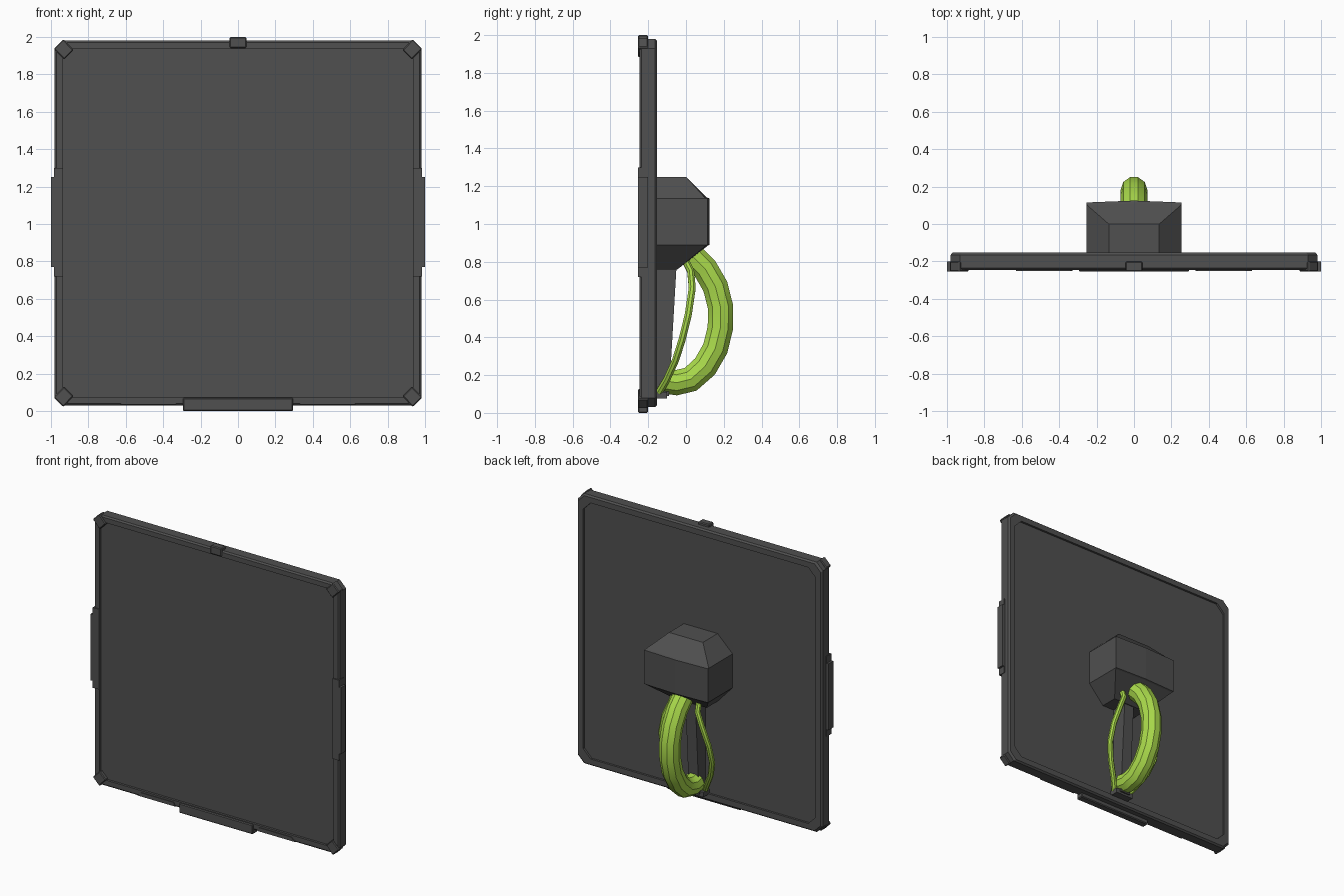
import bpy, bmesh
from mathutils import Vector

old = bpy.data.objects.get("Cube")
if old:
    bpy.data.objects.remove(old, do_unlink=True)


def material(name, rgb):
    m = bpy.data.materials.new(name)
    m.use_nodes = True
    m.diffuse_color = (*rgb, 1)
    m.node_tree.nodes["Principled BSDF"].inputs["Base Color"].default_value = (*rgb, 1)
    return m


GREY = material("dark grey", (0.08, 0.08, 0.08))
GREEN = material("lime green", (0.40, 0.70, 0.07))
MID_Z = 1.005


def finish(name, bm, mat, bevel=0):
    bmesh.ops.recalc_face_normals(bm, faces=bm.faces)
    me = bpy.data.meshes.new(name)
    bm.to_mesh(me)
    bm.free()
    me.materials.append(mat)
    ob = bpy.data.objects.new(name, me)
    bpy.context.collection.objects.link(ob)
    if bevel:
        b = ob.modifiers.new("bevel", "BEVEL")
        b.width, b.segments, b.limit_method = bevel, 1, "ANGLE"
    return ob


def loft(name, rings, mat=GREY, bevel=0, caps=True):
    """Skin a list of point rings and cap both ends."""
    bm = bmesh.new()
    loops = [[bm.verts.new(p) for p in ring] for ring in rings]
    n = len(loops[0])
    for a, b in zip(loops, loops[1:]):
        for i in range(n):
            j = (i + 1) % n
            bm.faces.new((a[i], a[j], b[j], b[i]))
    if caps:
        bm.faces.new(loops[0])
        bm.faces.new(loops[-1])
    return finish(name, bm, mat, bevel)


def prism(name, outline, y0, y1, bevel=0):
    """Extrude an x-z outline along y."""
    return loft(name, [[(x, y, z) for x, z in outline] for y in (y0, y1)], GREY, bevel)


def clipped_square(w, h, cut, y):
    """Rectangle ring with chamfered corners, facing along y."""
    corners = [(w, h - cut), (w - cut, h), (cut - w, h), (-w, h - cut),
               (-w, cut - h), (cut - w, -h), (w - cut, -h), (w, cut - h)]
    return [(x, y, MID_Z + z) for x, z in corners]


# Flat panel with a raised rim on both faces
loft("panel", [
    clipped_square(0.935, 0.93, 0.04, -0.228),
    clipped_square(0.935, 0.93, 0.04, -0.245),
    clipped_square(0.97, 0.965, 0.05, -0.245),
    clipped_square(0.98, 0.975, 0.05, -0.235),
    clipped_square(0.98, 0.975, 0.05, -0.165),
    clipped_square(0.97, 0.965, 0.05, -0.153),
    clipped_square(0.93, 0.925, 0.06, -0.153),
    clipped_square(0.93, 0.925, 0.06, -0.168),
])

# Corner guards, side clips and lower strips, one per side
for side, label in ((1, "left"), (-1, "right")):
    for up, level in ((1, "upper"), (-1, "lower")):
        guard = [(0.935, 0.982), (0.985, 0.932), (0.98, 0.925),
                 (0.93, 0.875), (0.88, 0.925), (0.93, 0.98)]
        prism(f"{level}_{label}_corner_guard",
              [(side * x, MID_Z + up * z) for x, z in guard], -0.254, -0.2, 0.008)
    clip = [(0.935, 0.72), (0.985, 0.72), (0.985, 0.77), (1.0, 0.77),
            (1.0, 1.25), (0.985, 1.25), (0.985, 1.3), (0.935, 1.3)]
    prism(f"{label}_side_clip", [(side * x, z) for x, z in clip], -0.254, -0.2)
    strip = [(0.33, 0.035), (0.63, 0.035), (0.6, 0.062), (0.34, 0.062)]
    prism(f"{label}_lower_strip", [(side * x, z) for x, z in strip], -0.25, -0.24)


def box(name, x, y0, y1, z0, z1, bevel=0):
    prism(name, [(-x, z0), (x, z0), (x, z1), (-x, z1)], y0, y1, bevel)


box("top_clip", 0.045, -0.254, -0.2, 1.94, 2.0, 0.006)
box("bottom_clip", 0.295, -0.254, -0.2, 0.0, 0.07, 0.006)
box("cable_foot", 0.07, -0.17, -0.1, 0.075, 0.11)


# Rear housing, tapered above and below
def housing_ring(x, y, z, bulge=0):
    return [(-x, -0.17, z), (x, -0.17, z), (x, y, z), (0, y + bulge, z), (-x, y, z)]


loft("rear_housing", [
    housing_ring(0.135, -0.045, 0.76),
    housing_ring(0.25, 0.105, 0.885, 0.01),
    housing_ring(0.255, 0.115, 0.89, 0.01),
    housing_ring(0.255, 0.115, 1.135, 0.01),
    housing_ring(0.25, 0.1, 1.14, 0.01),
    housing_ring(0.135, 0.0, 1.25),
])

# Narrow spine below the housing
loft("spine", [[(-0.04, -0.17, z), (0.04, -0.17, z), (0.04, y, z), (-0.04, y, z)]
               for y, z in ((-0.09, 0.09), (-0.05, 0.78))])


# Round tubes swept along a path
def tube(name, points, radius, sides):
    cu = bpy.data.curves.new(name, "CURVE")
    cu.dimensions = "3D"
    cu.bevel_depth = radius
    cu.bevel_resolution = sides // 4
    cu.use_fill_caps = True
    sp = cu.splines.new("POLY")
    sp.points.add(len(points) - 1)
    for p, co in zip(sp.points, points):
        p.co = (*Vector(co), 1)
    ob = bpy.data.objects.new(name, cu)
    bpy.context.collection.objects.link(ob)
    bpy.ops.object.select_all(action="DESELECT")
    ob.select_set(True)
    bpy.context.view_layer.objects.active = ob
    bpy.ops.object.convert(target="MESH")
    ob = bpy.context.object
    ob.name = name
    ob.data.materials.clear()
    ob.data.materials.append(GREEN)
    bpy.ops.object.shade_smooth_by_angle()


grip = [(0.02, 0.845), (0.10, 0.765), (0.155, 0.67), (0.183, 0.56), (0.182, 0.45),
        (0.155, 0.34), (0.10, 0.245), (0.025, 0.178), (-0.05, 0.16), (-0.11, 0.17)]
tube("handle", [(0, y, z) for y, z in grip], 0.071, 12)

cable = [(0.10, -0.01, 0.82), (0.11, 0.025, 0.75), (0.15, 0.033, 0.66),
         (0.19, 0.012, 0.52), (0.195, -0.02, 0.39), (0.16, -0.055, 0.28),
         (0.10, -0.10, 0.18), (0.05, -0.145, 0.105)]
for side, label in ((1, "left"), (-1, "right")):
    tube(f"{label}_cable", [(side * x, y, z) for x, y, z in cable], 0.02, 8)
